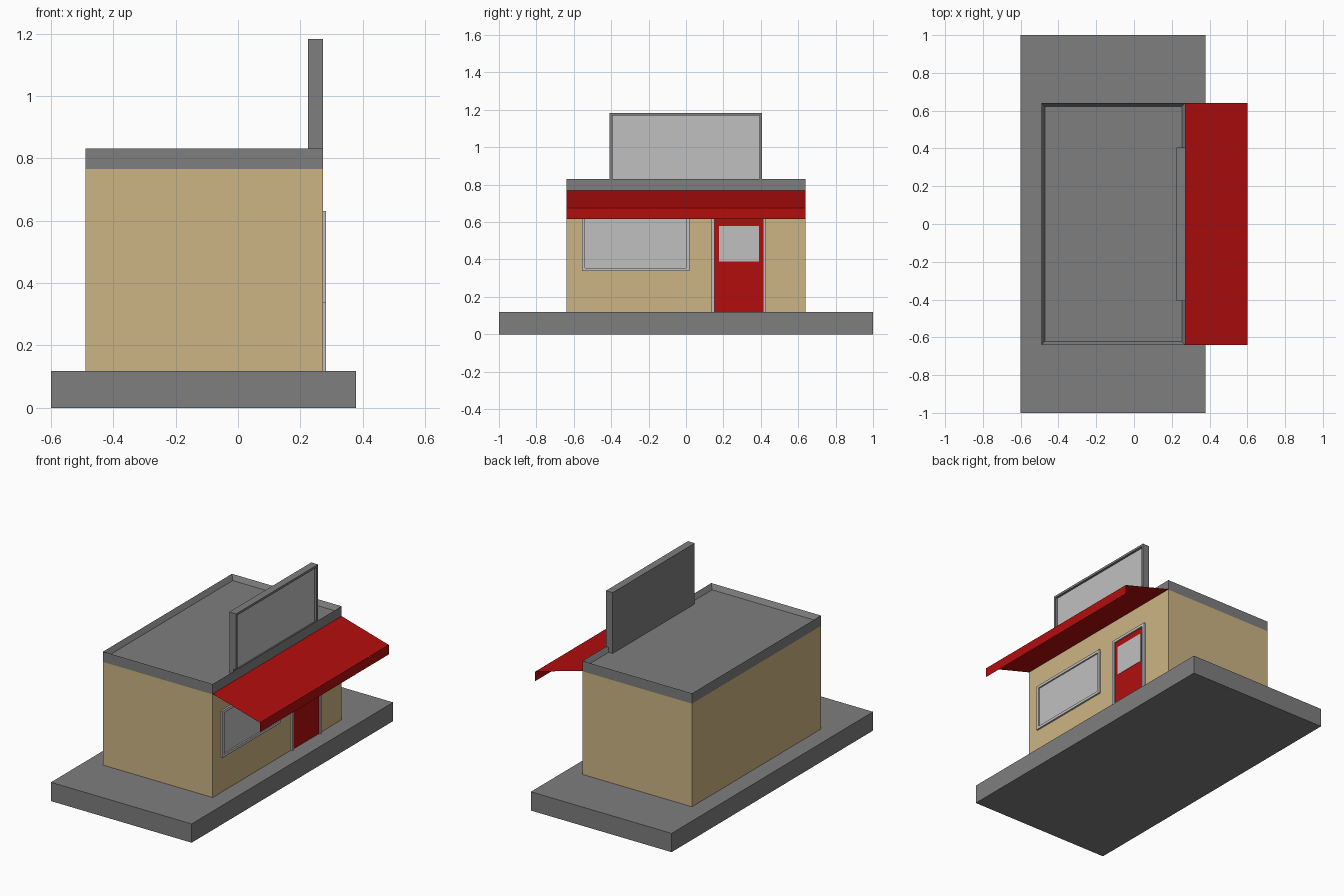
import bpy, bmesh
from mathutils import Vector

cube = bpy.data.objects.get("Cube")
if cube:
    bpy.data.objects.remove(cube, do_unlink=True)


def material(name, rgb):
    m = bpy.data.materials.new(name)
    m.use_nodes = True
    color = (*rgb, 1.0)
    m.diffuse_color = color
    bsdf = next(n for n in m.node_tree.nodes if n.type == 'BSDF_PRINCIPLED')
    bsdf.inputs["Base Color"].default_value = color
    return m


concrete = material("concrete grey", (0.21, 0.21, 0.21))
tan = material("tan wall", (0.61, 0.46, 0.23))
red = material("awning red", (0.45, 0.004, 0.004))
pale = material("pale grey", (0.53, 0.53, 0.53))


def finish(name, bm, mat):
    mesh = bpy.data.meshes.new(name)
    bm.to_mesh(mesh)
    bm.free()
    mesh.materials.append(mat)
    obj = bpy.data.objects.new(name, mesh)
    bpy.context.collection.objects.link(obj)
    return obj


def box_mesh(x, y, z):
    bm = bmesh.new()
    bmesh.ops.create_cube(bm, size=1)
    for v in bm.verts:
        v.co = Vector([(r[0] + r[1]) / 2 + c * (r[1] - r[0])
                       for r, c in zip((x, y, z), v.co)])
    return bm


def box(name, x, y, z, mat):
    return finish(name, box_mesh(x, y, z), mat)


def frame(name, x, y, z, width, mat, sill=True):
    """Rectangular surround facing +x; outer size given by y and z."""
    (y0, y1), (z0, z1) = y, z
    box(name + "_right_post", x, (y0, y0 + width), z, mat)
    box(name + "_left_post", x, (y1 - width, y1), z, mat)
    inner = (y0 + width, y1 - width)
    box(name + "_head", x, inner, (z1 - width, z1), mat)
    if sill:
        box(name + "_sill", x, inner, (z0, z0 + width), mat)


WALL = 0.272          # x of the shop front
SIDE = 0.64           # half length of the building
SLAB = 0.118          # top of the slab
EAVE = 0.766          # bottom of the roof band

# Slab and walls
box("slab", (-0.6, 0.378), (-1, 1), (0, SLAB), concrete)
box("walls", (-0.49, WALL), (-SIDE, SIDE), (SLAB, EAVE), tan)

# Roof band with a sunken flat roof
bm = box_mesh((-0.49, WALL), (-SIDE, SIDE), (EAVE, 0.831))
bm.normal_update()
top = max(bm.faces, key=lambda f: f.calc_center_median().z)
bmesh.ops.inset_region(bm, faces=[top], thickness=0.027)
for v in top.verts:
    v.co.z -= 0.03
finish("roof", bm, concrete)

# Sign board: back, raised border and recessed panel
box("sign_back", (0.225, 0.256), (-0.408, 0.406), (0.801, 1.183), concrete)
frame("sign_border", (0.256, WALL), (-0.408, 0.406), (0.831, 1.183), 0.014,
      concrete, sill=False)
box("sign_panel", (0.255, 0.258), (-0.394, 0.392), (0.831, 1.169), pale)

# Awning: one folded sheet, slope and hanging edge
bm = bmesh.new()
rows = [[bm.verts.new((x, y, z)) for y in (-SIDE, SIDE)]
        for x, z in ((WALL, 0.769), (0.6, 0.676), (0.6, 0.616))]
for a, b in zip(rows, rows[1:]):
    bm.faces.new((a[0], b[0], b[1], a[1]))
finish("awning", bm, red)

# Window
frame("window_frame", (WALL, 0.283), (-0.557, 0.018), (0.338, 0.632), 0.017, pale)
box("window_glass", (WALL - 0.002, WALL + 0.002), (-0.54, 0.001), (0.355, 0.615), pale)

# Door with its glazed upper half
frame("door_frame", (WALL, 0.283), (0.136, 0.429), (SLAB, 0.632), 0.017, pale,
      sill=False)
box("door", (WALL - 0.002, WALL + 0.002), (0.153, 0.412), (SLAB, 0.615), red)
box("door_glass", (WALL, WALL + 0.004), (0.177, 0.39), (0.39, 0.578), pale)
